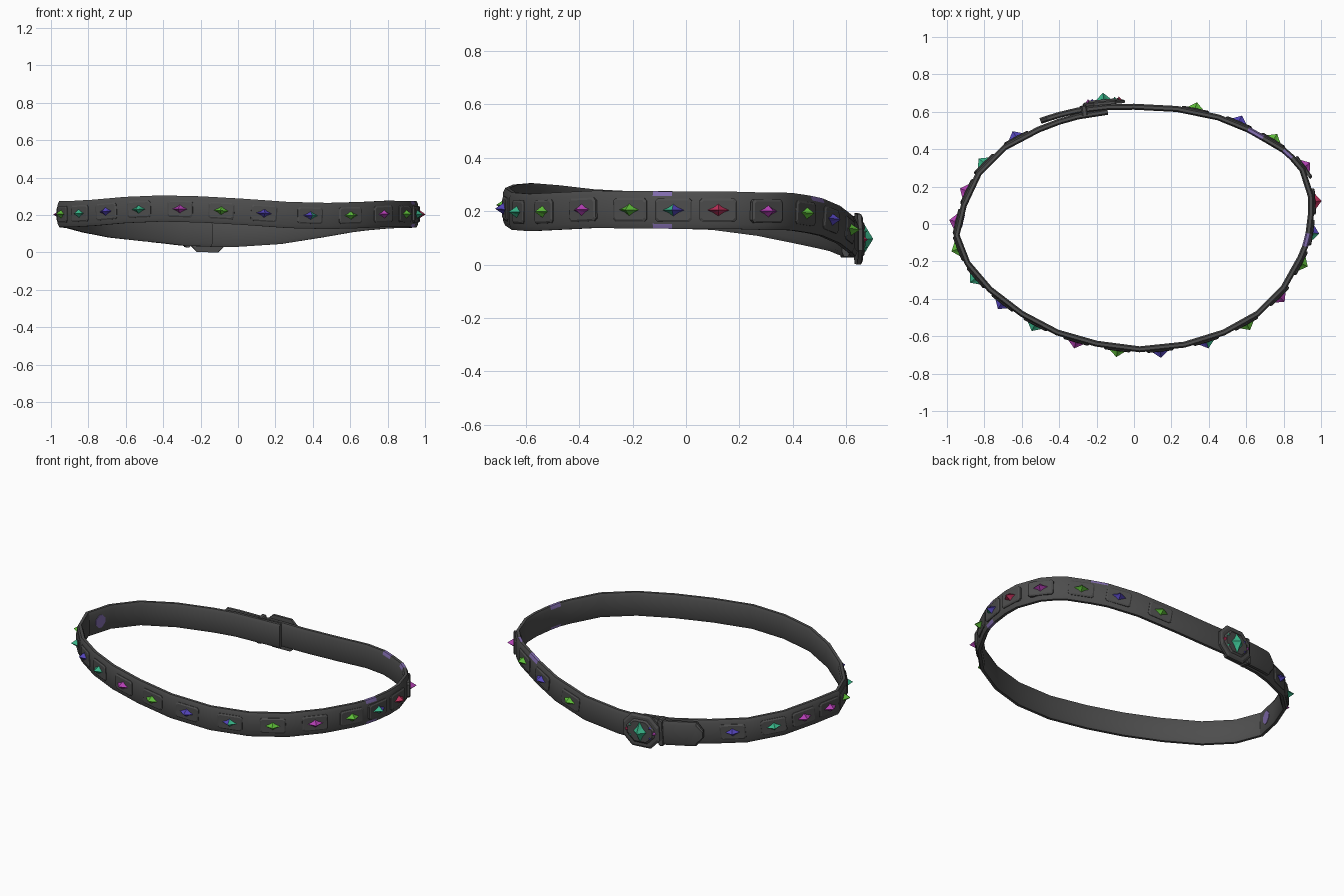
import bpy, bmesh, math
from mathutils import Vector, Matrix

cube = bpy.data.objects.get("Cube")
if cube:
    bpy.data.objects.remove(cube)

UP = Vector((0, 0, 1))


def material(name, color):
    m = bpy.data.materials.new(name)
    m.use_nodes = True
    m.diffuse_color = (*color, 1)
    m.node_tree.nodes["Principled BSDF"].inputs["Base Color"].default_value = (*color, 1)
    return m


MATS = {
    "leather": material("dark grey leather", (.075, .075, .075)),
    "paint": material("lilac paint", (.22, .15, .42)),
    "green": material("green gem", (.11, .5, .04)),
    "teal": material("teal gem", (.04, .46, .25)),
    "magenta": material("magenta gem", (.45, .05, .45)),
    "blue": material("violet blue gem", (.09, .06, .5)),
    "red": material("crimson gem", (.5, .03, .1)),
}


def make(name, bm, mats, matrix=None):
    bmesh.ops.recalc_face_normals(bm, faces=bm.faces)
    me = bpy.data.meshes.new(name)
    bm.to_mesh(me)
    bm.free()
    for m in mats:
        me.materials.append(MATS[m])
    ob = bpy.data.objects.new(name, me)
    if matrix:
        ob.matrix_world = matrix
    bpy.context.collection.objects.link(ob)
    return ob


def loft(rings):
    """Join rings of points with quads and cap both ends."""
    bm = bmesh.new()
    loops = [[bm.verts.new(p) for p in r] for r in rings]
    n = len(loops[0])
    for a, b in zip(loops, loops[1:]):
        for i in range(n):
            bm.faces.new((a[i], a[(i + 1) % n], b[(i + 1) % n], b[i]))
    bm.faces.new(loops[0])
    bm.faces.new(loops[-1])
    return bm


def chamfered(w, h, c, z):
    """Rectangle outline with cut corners, at height z."""
    w, h = w / 2, h / 2
    return [(w, c - h, z), (w, h - c, z), (w - c, h, z), (c - w, h, z),
            (-w, h - c, z), (-w, c - h, z), (c - w, -h, z), (w - c, -h, z)]


def gem(name, w, h, tip, colors, matrix):
    """Star-based spike; the two ends may have different colours."""
    bm = bmesh.new()
    ring = []
    for i in range(8):
        a = i * math.pi / 4
        k = .62 if i % 2 else 1
        ring.append(bm.verts.new((w / 2 * k * math.cos(a), h / 2 * k * math.sin(a), 0)))
    top = bm.verts.new((0, 0, tip))
    for i in range(8):
        f = bm.faces.new((ring[i], ring[(i + 1) % 8], top))
        f.material_index = int(f.calc_center_median().x > 0)
    bm.faces.new(ring[::-1])
    make(name, bm, colors, matrix)


# Strap centre line, from the hidden inner end round to the tail tip
PATH = [Vector(p) for p in (
    (-.14, .60, .1), (-.3, .575, .108), (-.4, .547, .12), (-.51, .505, .13),
    (-.69, .41, .15), (-.83, .27, .178), (-.91, .1, .2), (-.948, -.06, .205),
    (-.89, -.21, .205), (-.77, -.35, .212), (-.6, -.48, .227), (-.41, -.58, .235),
    (-.2, -.64, .23), (.03, -.67, .217), (.27, -.645, .2), (.48, -.58, .195),
    (.66, -.48, .2), (.8, -.34, .207), (.89, -.18, .205), (.915, -.12, .205),
    (.933, -.05, .204), (.947, .06, .204), (.945, .15, .204), (.9, .29, .2),
    (.845, .355, .2), (.8, .395, .198), (.69, .46, .188), (.61, .505, .178),
    (.45, .57, .15), (.23, .615, .115), (0, .627, .1), (-.14, .625, .1),
    (-.3, .607, .106), (-.4, .583, .118), (-.465, .563, .125), (-.5, .551, .128))]
TAPER = {len(PATH) - 1: .3}

# Strap section: outward offset and height
SECTION = [(.016, -.052), (.016, .052), (.008, .07), (-.008, .07),
           (-.016, .052), (-.016, -.052), (-.008, -.07), (.008, -.07)]


def strap():
    rings = []
    for i, p in enumerate(PATH):
        t = PATH[min(i + 1, len(PATH) - 1)] - PATH[max(i - 1, 0)]
        out = t.cross(UP).normalized()
        s = TAPER.get(i, 1)
        rings.append([p + out * o + UP * v * s for o, v in SECTION])
    bm = loft(rings)
    # Painted wear: whole rim on one stretch, upper rim only on two more
    n = len(SECTION)
    bm.faces.ensure_lookup_table()
    for seg, sides in ((19, (1, 2, 3, 5, 6, 7)), (24, (2, 3)), (26, (1, 2, 3))):
        for s in sides:
            bm.faces[seg * n + s].material_index = 1
    ob = make("strap", bm, ("leather", "paint"))
    bpy.ops.object.select_all(action='DESELECT')
    ob.select_set(True)
    bpy.context.view_layer.objects.active = ob
    bpy.ops.object.shade_smooth_by_angle(angle=math.radians(30))


def frame(x, y, path=PATH[3:31]):
    """Matrix on the strap's centre line nearest to (x, y), local z outward."""
    best = None
    for a, b in zip(path, path[1:]):
        d = b - a
        flat = Vector((d.x, d.y))
        k = (Vector((x, y)) - a.xy).dot(flat) / flat.length_squared
        p = a + d * min(max(k, 0), 1)
        dist = (p.xy - Vector((x, y))).length
        if best is None or dist < best[0]:
            best = dist, p, d.normalized()
    _, p, t = best
    # Blend the direction towards neighbouring stretches
    near = [q for q in path if (q - p).length < .2]
    if len(near) > 1:
        t = (t + (near[-1] - near[0]).normalized()).normalized()
    out = t.cross(UP).normalized()
    m = Matrix((t, out.cross(t), out)).transposed().to_4x4()
    m.translation = p
    return m


def lift(x, y, z):
    return Matrix.Translation((x, y, z))


strap()

# Raised plates, each with a spiked gem
STUDS = [
    (-.64, .48, "blue"), (-.82, .34, "teal"), (-.93, .19, "magenta"),
    (-.98, .02, "magenta"), (-.96, -.14, "green"), (-.86, -.3, "teal"),
    (-.71, -.43, "blue"), (-.53, -.54, "teal"), (-.31, -.63, "magenta"),
    (-.09, -.68, "green"), (.14, -.68, "blue"), (.39, -.64, "blue teal"),
    (.6, -.53, "green"), (.78, -.39, "magenta"), (.91, -.22, "green"),
    (.98, -.05, "teal blue"), (.97, .12, "red"), (.89, .29, "magenta"),
    (.74, .44, "green"), (.56, .54, "blue"), (.33, .62, "green")]
for i, (x, y, tint) in enumerate(STUDS):
    m = frame(x, y)
    make(f"stud_plate_{i + 1}", loft([
        chamfered(.14, .088, .01, .005), chamfered(.14, .088, .01, .019),
        chamfered(.125, .073, .008, .024)]), ("leather",), m)
    pair = tint.split()
    gem(f"stud_gem_{i + 1}", .084, .046, .034, (pair[0], pair[-1]), m @ lift(0, 0, .023))

# Buckle: stepped rounded plate with one tall gem and small ones around it
buckle = frame(-.16, .62, PATH[30:33])
buckle.translation = (-.16, .632, .096)
make("buckle", loft([
    chamfered(.22, .19, .055, .005), chamfered(.225, .19, .055, .019),
    chamfered(.2, .165, .05, .026), chamfered(.17, .135, .045, .026),
    chamfered(.15, .115, .04, .034)]), ("leather",), buckle)
gem("buckle_gem", .08, .12, .037, ("teal", "teal"), buckle @ lift(0, 0, .033))
for i, (x, y, tint) in enumerate(((-.06, .03, "teal"), (-.06, -.03, "teal"),
                                  (.06, .03, "blue"), (.06, -.03, "blue"),
                                  (-.083, 0, "red"), (.083, 0, "magenta"))):
    gem(f"buckle_small_gem_{i + 1}", .026, .026, .016, (tint, tint), buckle @ lift(x, y, .026))

# Strap keeper beside the buckle
keeper = frame(-.27, .61, PATH[31:34])
make("strap_keeper", loft([
    chamfered(.03, .155, .006, -.03), chamfered(.03, .155, .006, .018),
    chamfered(.022, .145, .005, .023)]), ("leather",), keeper)

# Paint blotch on the inner face
spot = frame(-.93, .02)
make("inner_paint_spot", loft([
    chamfered(.07, .075, .025, -.018), chamfered(.07, .075, .025, -.013)]), ("paint",), spot)
